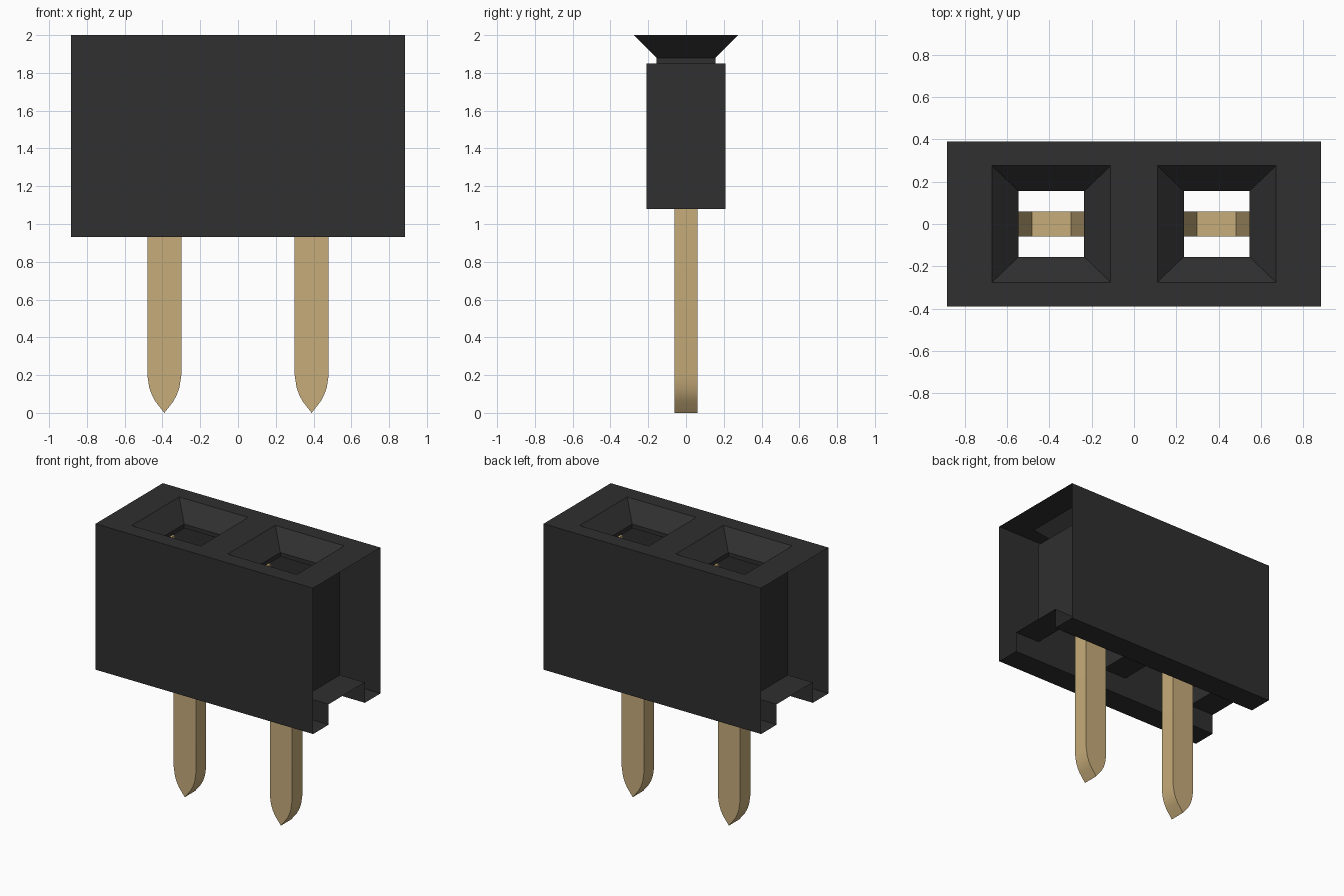
import bpy, bmesh

if "Cube" in bpy.data.objects:
    bpy.data.objects.remove(bpy.data.objects["Cube"], do_unlink=True)


def material(name, rgb):
    m = bpy.data.materials.new(name)
    m.use_nodes = True
    m.diffuse_color = (*rgb, 1)
    bsdf = m.node_tree.nodes["Principled BSDF"]
    bsdf.inputs["Base Color"].default_value = (*rgb, 1)
    bsdf.inputs["Roughness"].default_value = 0.6
    return m


black = material("black plastic", (0.029, 0.029, 0.029))
gold = material("brass gold", (0.57, 0.415, 0.195))


def finish(bm, name, mat):
    bmesh.ops.remove_doubles(bm, verts=bm.verts, dist=1e-5)
    mesh = bpy.data.meshes.new(name)
    bm.to_mesh(mesh)
    bm.free()
    mesh.materials.append(mat)
    ob = bpy.data.objects.new(name, mesh)
    bpy.context.collection.objects.link(ob)
    return ob


def face(bm, pts):
    return bm.faces.new([bm.verts.new(p) for p in pts])


def plate(bm, xs, ys, z, up, holes):
    """Flat grid of cells at height z, leaving out the cells listed in holes."""
    for i in range(len(xs) - 1):
        for j in range(len(ys) - 1):
            if (i, j) not in holes:
                p = [(xs[i], ys[j], z), (xs[i + 1], ys[j], z),
                     (xs[i + 1], ys[j + 1], z), (xs[i], ys[j + 1], z)]
                face(bm, p if up else p[::-1])


LENGTH, DEPTH = 0.883, 0.39      # half sizes of the housing
BOTTOM, TOP = 0.93, 2.0
NOTCH, NOTCH_Z = 0.21, 1.08      # channel along the underside
PITCH = 0.39                     # socket offset from the centre
CAVITY, MOUTH = 0.29, 0.28       # half lengths of cavity and funnel mouth

# Open-ended housing: side walls, feet and channel sides
bm = bmesh.new()
profile = [(NOTCH, NOTCH_Z), (NOTCH, BOTTOM), (DEPTH, BOTTOM), (DEPTH, TOP)]
for s in (1, -1):
    for (y0, z0), (y1, z1) in zip(profile, profile[1:]):
        p = [(-LENGTH, s * y0, z0), (-LENGTH, s * y1, z1),
             (LENGTH, s * y1, z1), (LENGTH, s * y0, z0)]
        face(bm, p if s > 0 else p[::-1])


def stations(half):
    return [-LENGTH, -PITCH - half, -PITCH + half, PITCH - half, PITCH + half, LENGTH]


# Top plate with two mouths, channel roof with two openings
plate(bm, stations(MOUTH), [-DEPTH, -0.275, 0.275, DEPTH], TOP, True, {(1, 1), (3, 1)})
plate(bm, stations(CAVITY), [-NOTCH, NOTCH], NOTCH_Z, False, {(1, 0), (3, 0)})

# Sockets: cavity walls, ceiling, neck and funnel
rings = [(CAVITY, NOTCH, NOTCH_Z), (CAVITY, NOTCH, 1.85), (0.155, 0.155, 1.85),
         (0.155, 0.155, 1.88), (MOUTH, 0.275, TOP)]
corners = [(-1, -1), (1, -1), (1, 1), (-1, 1)]
for cx in (-PITCH, PITCH):
    loops = [[(cx + a * hx, b * hy, z) for a, b in corners] for hx, hy, z in rings]
    for lo, hi in zip(loops, loops[1:]):
        for i in range(4):
            k = (i + 1) % 4
            face(bm, [lo[i], hi[i], hi[k], lo[k]])
finish(bm, "housing", black)

# Forked contacts with a pointed pin: right half outline, mirrored and extruded
half = [(0.047, 0.06), (0.066, 0.095), (0.08, 0.135), (0.09, 0.2), (0.09, 1.13),
        (0.21, 1.13), (0.21, 1.83), (0.165, 1.83), (0.092, 1.28)]
outline = [(0, 0)] + half + [(-x, z) for x, z in reversed(half)]
THICK = 0.06
for cx, name in ((-PITCH, "right_pin"), (PITCH, "left_pin")):
    bm = bmesh.new()
    front = face(bm, [(cx + x, -THICK, z) for x, z in outline])
    ext = bmesh.ops.extrude_face_region(bm, geom=[front], use_keep_orig=True)
    moved = [g for g in ext["geom"] if isinstance(g, bmesh.types.BMVert)]
    bmesh.ops.translate(bm, verts=moved, vec=(0, 2 * THICK, 0))
    bmesh.ops.recalc_face_normals(bm, faces=bm.faces)
    ob = finish(bm, name, gold)
    bpy.ops.object.select_all(action="DESELECT")
    ob.select_set(True)
    bpy.context.view_layer.objects.active = ob
    bpy.ops.object.shade_smooth_by_angle(angle=0.6)
